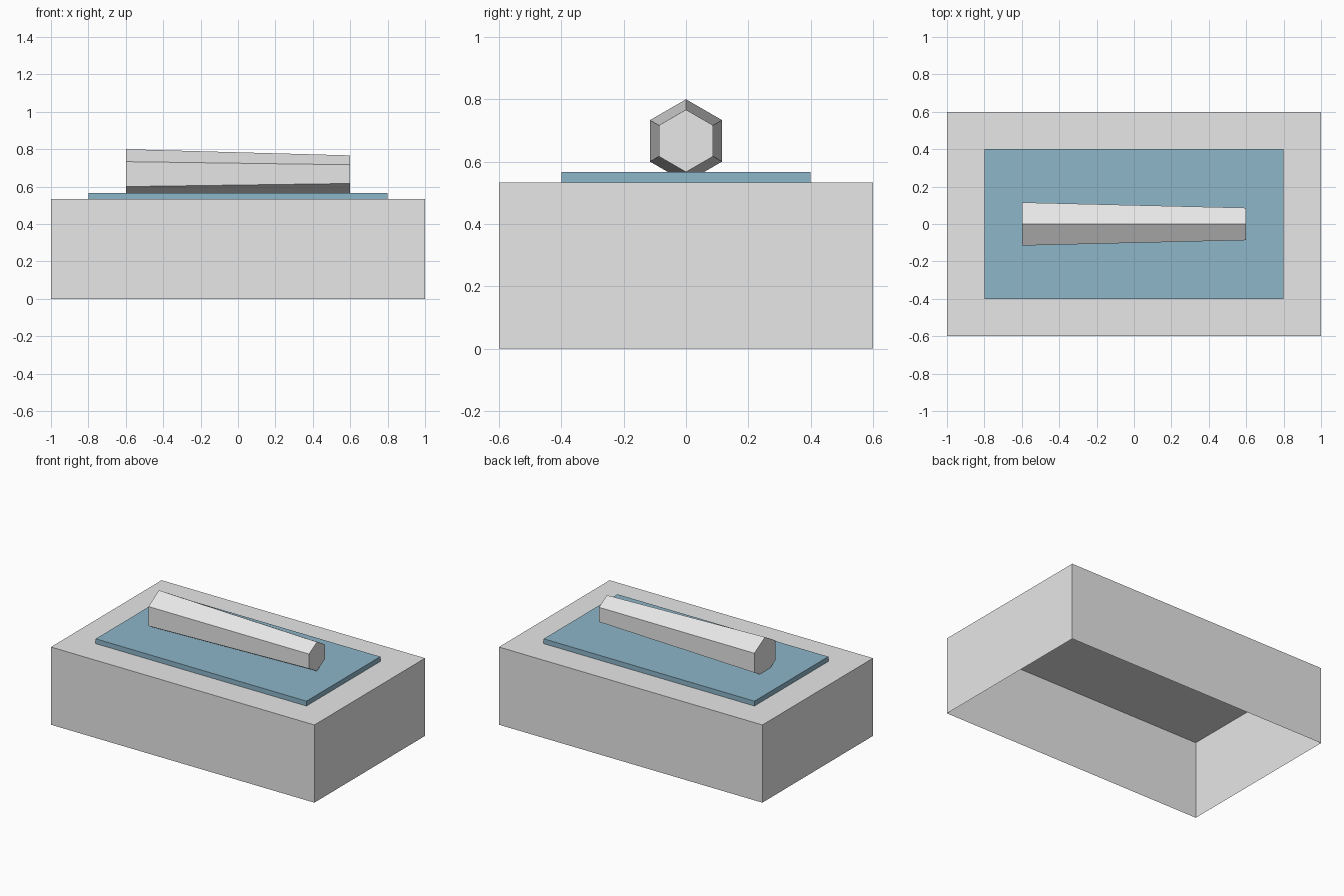
import bpy, bmesh, math
from mathutils import Matrix

if "Cube" in bpy.data.objects:
    bpy.data.objects.remove(bpy.data.objects["Cube"])


def material(name, rgb):
    m = bpy.data.materials.new(name)
    m.diffuse_color = (*rgb, 1)
    m.use_nodes = True
    m.node_tree.nodes["Principled BSDF"].inputs["Base Color"].default_value = m.diffuse_color
    return m


def finish(bm, name, mat):
    mesh = bpy.data.meshes.new(name)
    bm.to_mesh(mesh)
    bm.free()
    mesh.materials.append(mat)
    obj = bpy.data.objects.new(name, mesh)
    bpy.context.collection.objects.link(obj)
    return obj


def open_box(name, sx, sy, z0, z1, mat):
    """Box with its underside left open."""
    bm = bmesh.new()
    bmesh.ops.create_cube(bm, size=1, matrix=Matrix.Translation((0, 0, (z0 + z1) / 2))
                          @ Matrix.Diagonal((sx, sy, z1 - z0, 1)))
    bm.normal_update()
    bmesh.ops.delete(bm, geom=[f for f in bm.faces if f.normal.z < -0.5], context='FACES')
    return finish(bm, name, mat)


grey = material("light grey", (0.8, 0.8, 0.8))
blue = material("dusty blue", (0.266, 0.468, 0.584))

# Hollow base and the thin panel on top
open_box("base", 2, 1.2, 0, 0.5333, grey)
open_box("top_panel", 1.6, 0.8, 0.5333, 0.5667, blue)

# Tapered six-sided bar lying along x, point up, wide end at -x
bm = bmesh.new()
bmesh.ops.create_cone(bm, cap_ends=True, segments=6, radius1=0.1333, radius2=0.1, depth=1.2)
# Stand a corner on the local x axis, which becomes the vertical one
corner = max(bm.verts, key=lambda v: v.co.length).co
spin = Matrix.Rotation(-math.atan2(corner.y, corner.x), 4, 'Z')
lay = Matrix.Translation((0, 0, 0.6667)) @ Matrix.Rotation(math.pi / 2, 4, 'Y')
bmesh.ops.transform(bm, matrix=lay @ spin, verts=bm.verts)
finish(bm, "tapered_bar", grey)
